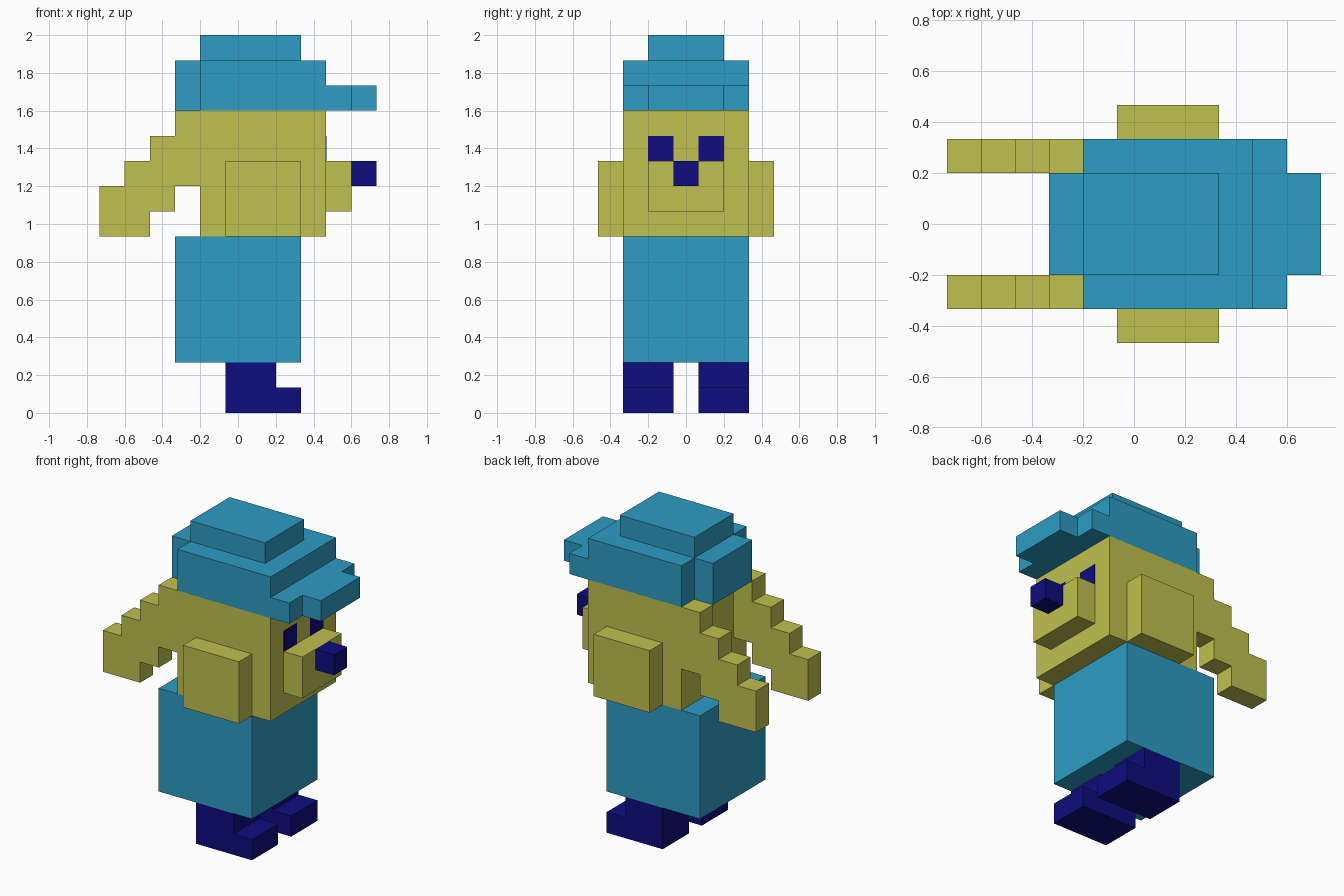
import bpy
import bmesh
from mathutils import Vector

cube = bpy.data.objects.get("Cube")
if cube:
    bpy.data.objects.remove(cube, do_unlink=True)

U = 2 / 15  # one block


def material(name, rgb):
    m = bpy.data.materials.new(name)
    m.use_nodes = True
    m.diffuse_color = (*rgb, 1)
    m.node_tree.nodes["Principled BSDF"].inputs["Base Color"].default_value = (*rgb, 1)
    return m


TEAL = material("teal cloth", (0.026, 0.332, 0.552))
OLIVE = material("olive fur", (0.527, 0.527, 0.080))
NAVY = material("navy", (0.0044, 0.004, 0.212))


def prism(name, mat, outline, axis, lo, hi):
    """Extrude an outline in block units: (x, z) along y, or (x, y) along z."""
    def point(a, b, c):
        return Vector((a, c, b) if axis == "y" else (a, b, c)) * U

    bm = bmesh.new()
    face = bm.faces.new([bm.verts.new(point(a, b, lo)) for a, b in outline])
    new = bmesh.ops.extrude_face_region(bm, geom=[face])["geom"]
    verts = [v for v in new if isinstance(v, bmesh.types.BMVert)]
    bmesh.ops.translate(bm, verts=verts, vec=point(0, 0, hi - lo))
    bmesh.ops.recalc_face_normals(bm, faces=bm.faces)
    mesh = bpy.data.meshes.new(name)
    bm.to_mesh(mesh)
    bm.free()
    mesh.materials.append(mat)
    obj = bpy.data.objects.new(name, mesh)
    bpy.context.collection.objects.link(obj)
    return obj


def box(name, mat, x, y, z):
    outline = [(x[0], y[0]), (x[1], y[0]), (x[1], y[1]), (x[0], y[1])]
    return prism(name, mat, outline, "z", *z)


# Body, head and muzzle; the face looks along +x
box("body", TEAL, (-2.5, 2.5), (-2.5, 2.5), (2, 7))
box("head", OLIVE, (-1.5, 3.5), (-2.5, 2.5), (7, 12))
box("muzzle", OLIVE, (3.5, 4.5), (-1.5, 1.5), (8, 10))
box("nose", NAVY, (4.5, 5.5), (-0.5, 0.5), (9, 10))

# Hat: crown with a back panel, stepped brim, raised top
prism("hat_crown", TEAL,
      [(-2.5, -1.5), (-1.5, -1.5), (-1.5, -2.5), (3.5, -2.5),
       (3.5, 2.5), (-1.5, 2.5), (-1.5, 1.5), (-2.5, 1.5)], "z", 12, 14)
prism("hat_brim", TEAL,
      [(3.5, -2.5), (4.5, -2.5), (4.5, -1.5), (5.5, -1.5),
       (5.5, 1.5), (4.5, 1.5), (4.5, 2.5), (3.5, 2.5)], "z", 12, 13)
box("hat_top", TEAL, (-1.5, 2.5), (-1.5, 1.5), (14, 15))

# Stepped profiles for the paired parts
LEG = [(-0.5, 0), (2.5, 0), (2.5, 1), (1.5, 1), (1.5, 2), (-0.5, 2)]
EAR = [(-1.5, 12), (-2.5, 12), (-2.5, 11), (-3.5, 11), (-3.5, 10), (-4.5, 10),
       (-4.5, 9), (-5.5, 9), (-5.5, 7), (-3.5, 7), (-3.5, 8), (-2.5, 8),
       (-2.5, 9), (-1.5, 9)]

for side, s in (("front", -1), ("rear", 1)):
    def span(a, b):
        return sorted((s * a, s * b))

    prism(side + "_leg", NAVY, LEG, "y", *span(0.5, 2.5))
    prism(side + "_trailing_ear", OLIVE, EAR, "y", *span(1.5, 2.5))
    box(side + "_cheek", OLIVE, (-0.5, 2.5), span(2.5, 3.5), (7, 10))
    # Eye plate, nearly flush with the face
    box(side + "_eye", NAVY, (3.49, 3.52), span(0.5, 1.5), (10, 11))
